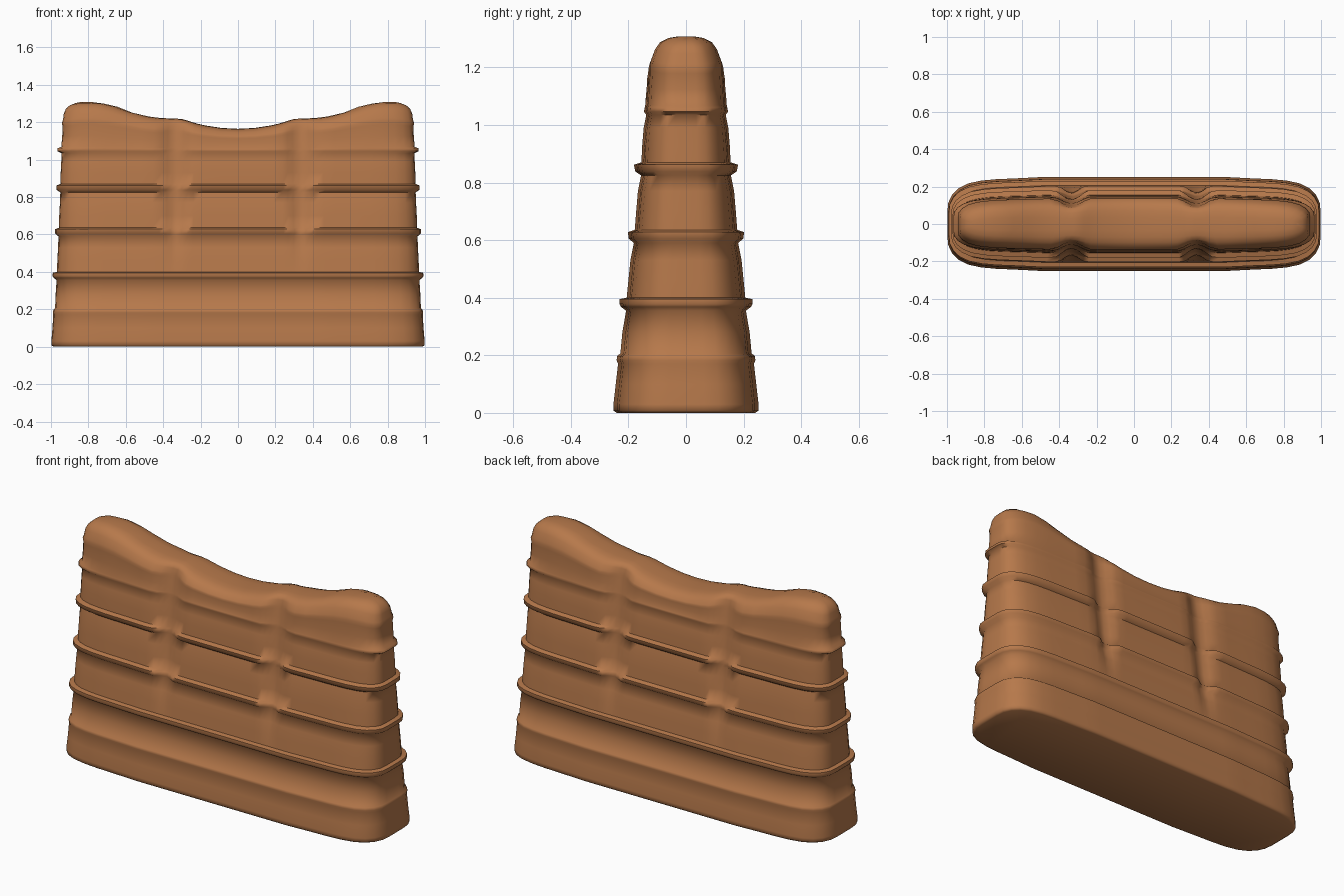
import bpy, bmesh, math

clay = bpy.data.materials.new("terracotta")
clay.diffuse_color = (0.47, 0.19, 0.07, 1)

# Levels from the ground up: height, half width, half depth
LEVELS = [(0.0, .985, .24), (.008, .998, .252), (.03, .998, .252), (.10, .992, .244),
          (.17, .988, .236), (.183, .99, .241), (.198, .987, .239), (.206, .978, .228),
          (.28, .975, .221), (.355, .97, .208), (.368, .985, .226), (.378, .992, .231),
          (.395, .990, .231), (.40, .968, .206), (.46, .966, .200), (.53, .962, .193),
          (.59, .96, .181), (.605, .978, .199), (.628, .978, .202), (.636, .958, .178),
          (.70, .956, .173), (.77, .952, .167), (.825, .95, .156), (.838, .97, .176),
          (.862, .97, .181), (.870, .95, .155), (.93, .948, .152), (.99, .945, .147),
          (1.035, .944, .138), (1.046, .966, .146), (1.062, .964, .144), (1.07, .945, .142),
          (1.13, .94, .139), (1.19, .938, .135), (1.21, .942, .136), (1.225, .936, .132),
          (1.265, .931, .117), (1.29, .92, .098), (1.305, .90, .07), (1.31, .87, .035)]

# Quarter outline: fraction of half width, fraction of half depth
OUTLINE = [(1, 0), (1, .25), (.995, .45), (.975, .62), (.94, .76), (.89, .86), (.82, .92),
           (.74, .95), (.65, .965), (.55, .985), (.48, 1), (.43, 1), (.40, 1), (.37, 1),
           (.34, 1), (.31, 1), (.28, 1), (.25, 1), (.2, 1), (.1, 1), (0, 1)]

# Wavy skyline: distance from the middle, height
CREST = [(0, 1.165), (.1, 1.17), (.2, 1.187), (.3, 1.218), (.36, 1.22), (.45, 1.225),
         (.55, 1.245), (.65, 1.285), (.75, 1.307), (.85, 1.307), (.92, 1.29), (1.1, 1.28)]


def crest(x):
    x = abs(x)
    for (a, p), (b, q) in zip(CREST, CREST[1:]):
        if x <= b:
            return p + (q - p) * (x - a) / (b - a)
    return CREST[-1][1]


def point(t, f, z, hx, hy):
    x, y = t * hx, f * hy
    # Two vertical grooves that interrupt the ledges and taper to a point
    k = min(1, max(0, (z - .42) / .5))
    w = .05 + .06 * k
    d = min(1, abs(abs(x) - .335) / w)
    g = (.5 + .5 * math.cos(math.pi * d)) * min(1, 2 * k)
    target = min(abs(y) * .85, .215 - .1 * z)
    y = math.copysign(abs(y) + (target - abs(y)) * g, y)
    # Upper courses follow the skyline
    if z > 1.05:
        z = 1.05 + (z - 1.05) * (crest(x) - 1.05) / .26
    return x, y, z


q = OUTLINE
loop = (q + [(-t, f) for t, f in q[-2::-1]])
loop = loop + [(t, -f) for t, f in loop[-2:0:-1]]
n = len(loop)

# Wall body lofted through all levels
bm = bmesh.new()
rings = [[bm.verts.new(point(t, f, *lv)) for t, f in loop] for lv in LEVELS]
for a, b in zip(rings, rings[1:]):
    for i in range(n):
        j = (i + 1) % n
        bm.faces.new((a[i], a[j], b[j], b[i]))
# Flat base, and a strip of faces closing the top
bm.faces.new(rings[0][::-1])
top, h = rings[-1], n // 2
bm.faces.new((top[0], top[1], top[n - 1]))
for i in range(1, h - 1):
    bm.faces.new((top[i], top[i + 1], top[n - i - 1], top[n - i]))
bm.faces.new((top[h - 1], top[h], top[h + 1]))
bmesh.ops.recalc_face_normals(bm, faces=bm.faces)

mesh = bpy.data.meshes.new("tiered_wall")
bm.to_mesh(mesh)
bm.free()
mesh.materials.append(clay)
wall = bpy.data.objects.new("tiered_wall", mesh)
bpy.context.collection.objects.link(wall)
bpy.context.view_layer.objects.active = wall
wall.select_set(True)
bpy.ops.object.shade_smooth_by_angle(angle=math.radians(65))
